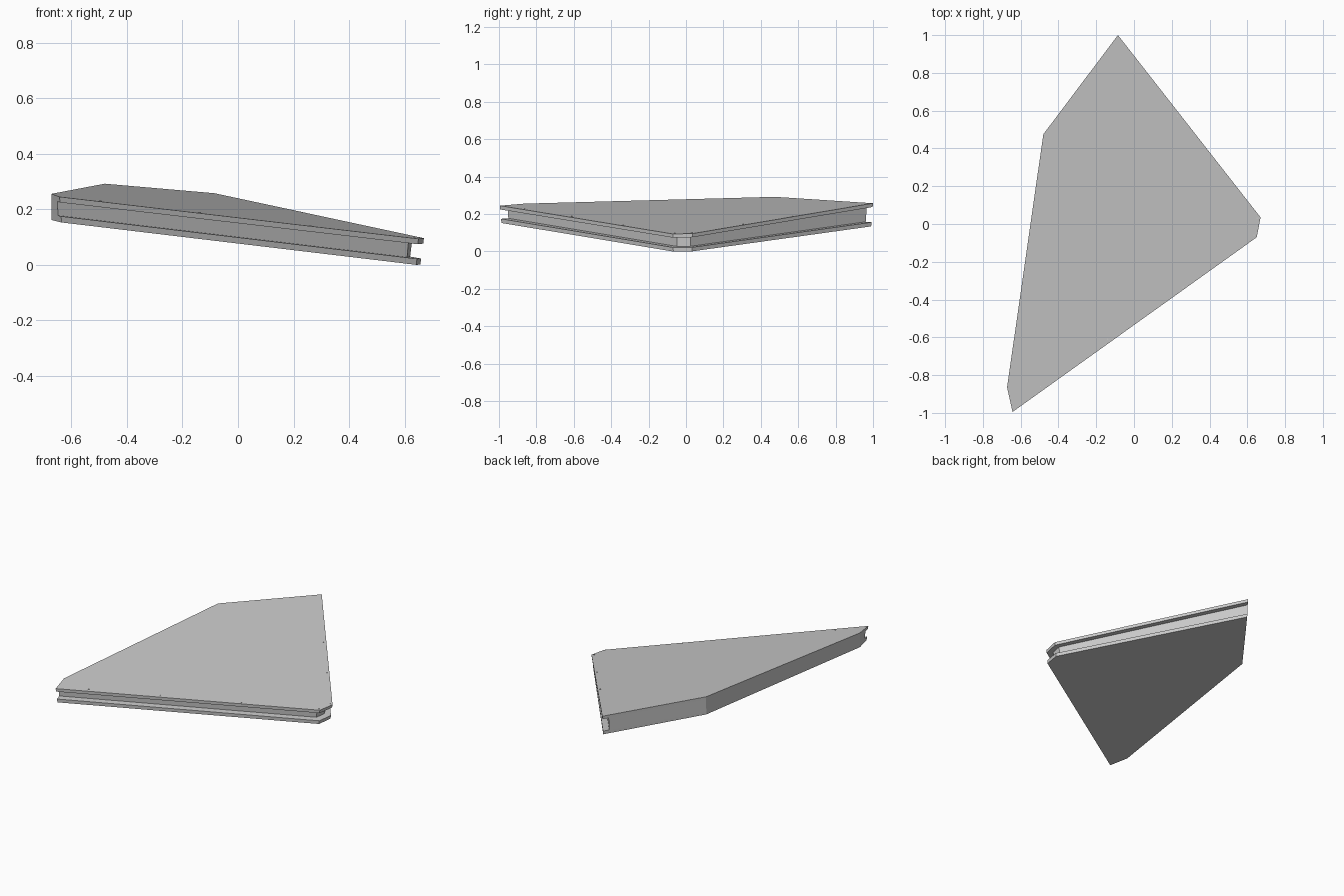
import bpy
import bmesh
from mathutils import Vector
from mathutils.geometry import intersect_line_line

cube = bpy.data.objects.get("Cube")
if cube:
    bpy.data.objects.remove(cube)

grey = bpy.data.materials.new("plain grey")
grey.use_nodes = True
colour = (0.58, 0.58, 0.58, 1)
grey.diffuse_color = colour
grey.node_tree.nodes["Principled BSDF"].inputs["Base Color"].default_value = colour

# Outline corners, anticlockwise from the back tip
TOP = [(-0.085, 1.0), (-0.48, 0.475), (-0.672, -0.865),
       (-0.643, -0.995), (0.65, -0.07), (0.67, 0.035)]
BOTTOM = [(-0.085, 0.99), (-0.48, 0.472), (-0.672, -0.865),
          (-0.636, -0.987), (0.643, -0.068), (0.657, 0.033)]
GROOVED = (3, 4, 5)      # edges starting at these corners carry the groove
DEPTH = 0.038
TOP_LIP, BOTTOM_LIP = 0.02, 0.022


def top_z(x, y):
    return 0.196 - 0.152 * x + 0.049 * y


def bottom_z(x, y):
    return 0.0925 - 0.141 * x + 0.03 * y


def outline(t, depth=0.0):
    """Outline between bottom (0) and top (1), grooved edges moved inward."""
    pts = [Vector((*b, 0)).lerp(Vector((*a, 0)), t) for a, b in zip(TOP, BOTTOM)]
    lines = []
    for i, p in enumerate(pts):
        q = pts[(i + 1) % len(pts)]
        d = (q - p).normalized()
        shift = Vector((-d.y, d.x, 0)) * (depth if i in GROOVED else 0)
        lines.append((p + shift, q + shift))
    return [intersect_line_line(*lines[i - 1], *lines[i])[0] for i in range(len(pts))]


def make_object(name, bm):
    bmesh.ops.recalc_face_normals(bm, faces=bm.faces)
    mesh = bpy.data.meshes.new(name)
    bm.to_mesh(mesh)
    bm.free()
    mesh.materials.append(grey)
    obj = bpy.data.objects.new(name, mesh)
    bpy.context.collection.objects.link(obj)
    return obj


# Tilted panel lofted through the lips and groove
levels = [
    (0, 0, bottom_z, 0),
    (0.22, 0, bottom_z, BOTTOM_LIP),
    (0.22, DEPTH, bottom_z, BOTTOM_LIP),
    (0.8, DEPTH, top_z, -TOP_LIP),
    (0.8, 0, top_z, -TOP_LIP),
    (1, 0, top_z, 0),
]
bm = bmesh.new()
rings = []
for t, depth, height, offset in levels:
    rings.append([bm.verts.new((p.x, p.y, height(p.x, p.y) + offset))
                  for p in outline(t, depth)])
for low, high in zip(rings, rings[1:]):
    for i in range(len(low)):
        j = (i + 1) % len(low)
        bm.faces.new((low[i], low[j], high[j], high[i]))
bm.faces.new(rings[0][::-1])
bm.faces.new(rings[-1])
bmesh.ops.remove_doubles(bm, verts=bm.verts, dist=0.0001)
make_object("wing_panel", bm)

# Tiny pin heads along the grooved edges
bm = bmesh.new()
for x, y in [(0.23, 0.57), (0.44, 0.305), (0.652, 0.03), (0.636, -0.06),
             (0.26, -0.335), (-0.14, -0.61), (-0.495, -0.86)]:
    cone = bmesh.ops.create_cone(bm, cap_ends=True, segments=8, radius1=0.004,
                                 radius2=0.004, depth=0.004)
    bmesh.ops.translate(bm, verts=cone["verts"], vec=(x, y, top_z(x, y)))
make_object("edge_pins", bm)
